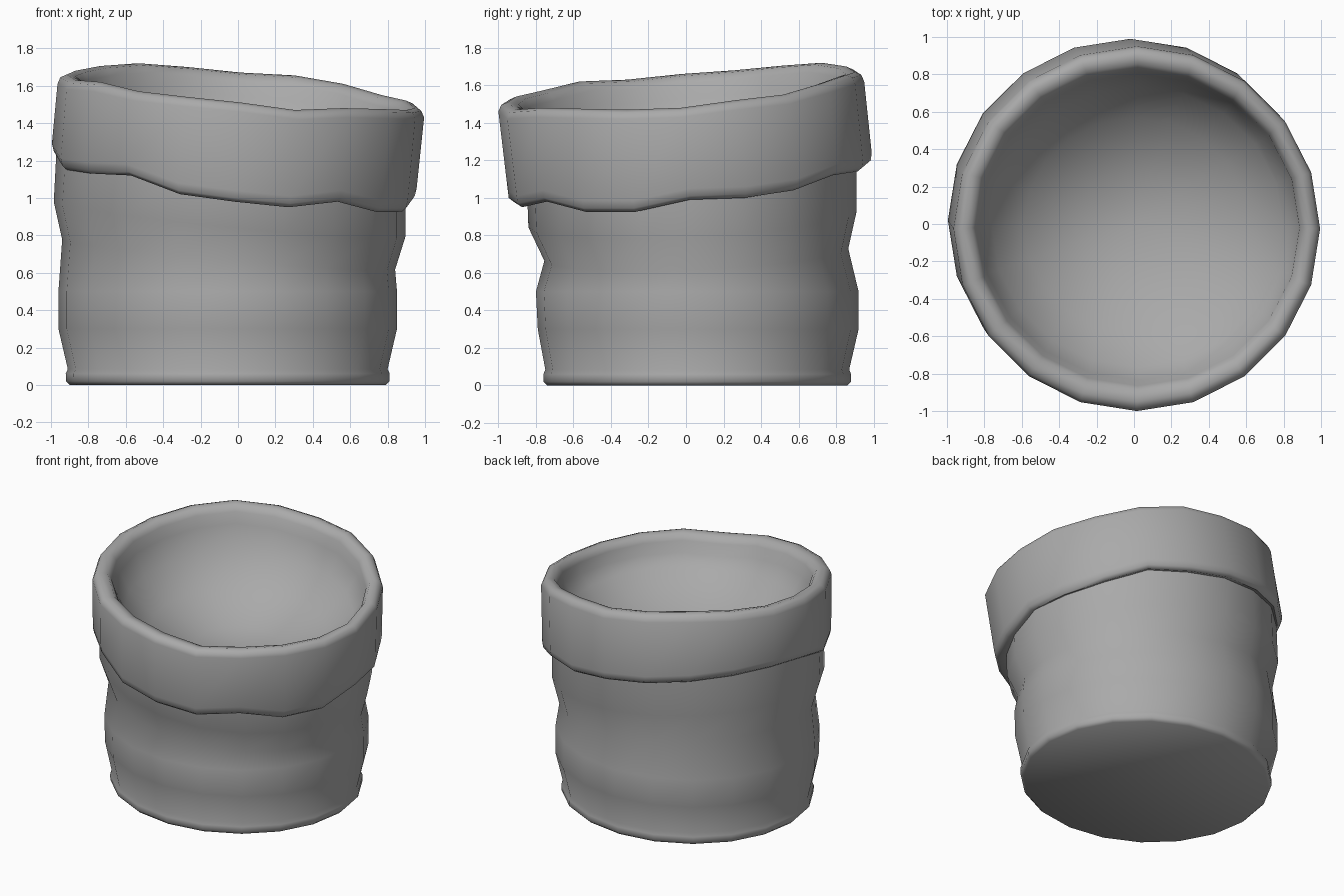
import bpy, bmesh, math

if "Cube" in bpy.data.objects:
    bpy.data.objects.remove(bpy.data.objects["Cube"], do_unlink=True)

SIDES = 20
grey = bpy.data.materials.new("plain_grey")
grey.use_nodes = True
colour = (0.4, 0.4, 0.4, 1)
grey.diffuse_color = colour
grey.node_tree.nodes["Principled BSDF"].inputs["Base Color"].default_value = colour

# Uneven heights of the rim and of the cuff's hem, counterclockwise from +x
RIM = [1.48, 1.52, 1.55, 1.61, 1.655, 1.67, 1.70, 1.72, 1.705, 1.68,
       1.66, 1.63, 1.62, 1.57, 1.54, 1.51, 1.47, 1.48, 1.475, 1.47]
HEM = [1.0, 1.01, 1.05, 1.13, 1.15, 1.19, 1.22, 1.25, 1.27, 1.27,
       1.24, 1.16, 1.14, 1.13, 1.03, 0.99, 0.96, 0.99, 0.935, 0.935]


def ring(cx, cy, rx, ry, height):
    """One loop of points; height is a function of index, x and y."""
    points = []
    for i in range(SIDES):
        a = math.tau * i / SIDES
        x, y = cx + rx * math.cos(a), cy + ry * math.sin(a)
        points.append((x, y, height(i, x, y)))
    return points


def loft(name, rings, cap_start=False, tip=None):
    """Bridge the loops, with an optional flat start and pointed end."""
    bm = bmesh.new()
    loops = [[bm.verts.new(p) for p in r] for r in rings]
    for a, b in zip(loops, loops[1:]):
        for i in range(SIDES):
            j = (i + 1) % SIDES
            bm.faces.new((a[i], a[j], b[j], b[i]))
    if cap_start:
        bm.faces.new(loops[0][::-1])
    if tip:
        end = bm.verts.new(tip)
        for i in range(SIDES):
            bm.faces.new((loops[-1][i], loops[-1][(i + 1) % SIDES], end))
    mesh = bpy.data.meshes.new(name)
    bm.to_mesh(mesh)
    bm.free()
    mesh.materials.append(grey)
    obj = bpy.data.objects.new(name, mesh)
    bpy.context.collection.objects.link(obj)
    bpy.ops.object.select_all(action="DESELECT")
    obj.select_set(True)
    bpy.context.view_layer.objects.active = obj
    bpy.ops.object.shade_smooth_by_angle(angle=math.radians(60))
    return obj


def sloped(z, sx=0, sy=0):
    return lambda i, x, y: z + sx * x + sy * y


# Soft body: bottom roll, lower bulge, slanted pinch, upper bulge
body = [
    ring(-.055, .06, .845, .80, sloped(0)),
    ring(-.055, .06, .865, .82, sloped(.02)),
    ring(-.055, .06, .866, .82, sloped(.06)),
    ring(-.055, .06, .855, .81, sloped(.085)),
    ring(-.055, .065, .905, .855, sloped(.3)),
    ring(-.055, .06, .905, .86, sloped(.5)),
    ring(-.05, .055, .89, .81, sloped(.69, -.09, .04)),
    ring(-.045, .035, .94, .875, sloped(.88, -.1, .05)),
    ring(-.035, .03, .93, .88, lambda i, x, y: HEM[i] + .12),
]
loft("body", body, cap_start=True)

# Folded cuff from hem to rim, turning over the lip into the hollow
cuff = [
    ring(-.035, .03, .86, .83, lambda i, x, y: HEM[i] + .03),
    ring(-.02, .02, .94, .94, lambda i, x, y: HEM[i] - .01),
    ring(-.02, .02, .965, .965, lambda i, x, y: HEM[i] + .01),
    ring(-.02, .02, .975, .97, lambda i, x, y: HEM[i] + .05),
    ring(.015, -.025, .98, .975, lambda i, x, y: RIM[i] - .05),
    ring(.015, -.025, .965, .96, lambda i, x, y: RIM[i] - .015),
    ring(.015, -.025, .93, .925, lambda i, x, y: RIM[i]),
    ring(.02, -.02, .89, .875, lambda i, x, y: RIM[i] - .01),
    ring(.02, -.02, .865, .845, lambda i, x, y: RIM[i] - .05),
    ring(.025, -.015, .85, .82, lambda i, x, y: RIM[i] - .13),
    ring(.02, -.015, .78, .75, lambda i, x, y: RIM[i] * .6 + .39),
    ring(.01, -.01, .6, .58, lambda i, x, y: RIM[i] * .3 + .71),
    ring(0, 0, .3, .29, sloped(1.06)),
]
loft("cuff_and_hollow", cuff, tip=(0, 0, 1.02))
